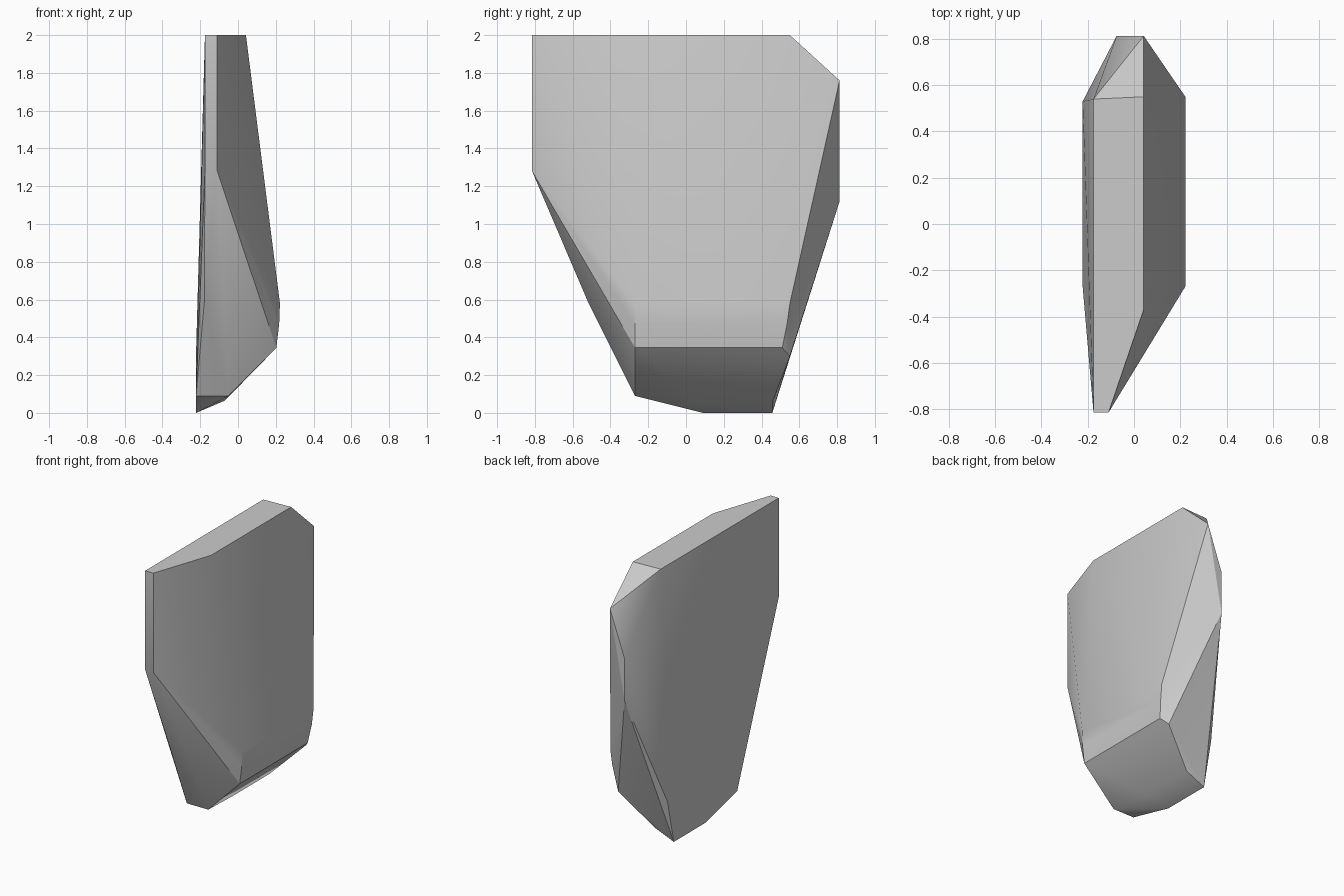
import bpy
import bmesh

if "Cube" in bpy.data.objects:
    bpy.data.objects.remove(bpy.data.objects["Cube"])

# Corner points of the faceted stone slab, grouped by level
top_rim = [(-.175, -.815, 2), (-.11, -.815, 2), (.042, -.37, 2),
           (.042, .55, 2), (-.175, .54, 2)]
front_edge = [(-.175, -.815, 1.28), (-.11, -.815, 1.28), (-.178, -.52, .59)]
back_edge = [(.042, .813, 1.76), (-.075, .813, 1.43), (-.075, .813, 1.12)]
bulge = [(x, y, z) for x, z, back in ((.222, .58, .55), (.218, .47, .535), (.203, .345, .51))
         for y in (-.27, back)] + [(.16, .55, .3)]
foot = [(-.222, -.27, .09), (-.05, -.27, .09), (-.07, .05, .065), (-.07, .46, .065),
        (-.222, .09, 0), (-.222, .457, 0), (-.222, .53, .32)]

# Wrap the corners in a closed shell
bm = bmesh.new()
for co in top_rim + front_edge + back_edge + bulge + foot:
    bm.verts.new(co)
hull = bmesh.ops.convex_hull(bm, input=bm.verts)
loose = [v for v in bm.verts if not v.link_faces]
bmesh.ops.delete(bm, geom=loose, context='VERTS')
bmesh.ops.dissolve_limit(bm, angle_limit=.01, verts=bm.verts, edges=bm.edges)
bmesh.ops.recalc_face_normals(bm, faces=bm.faces)

mesh = bpy.data.meshes.new("stone_slab")
bm.to_mesh(mesh)
bm.free()
slab = bpy.data.objects.new("stone_slab", mesh)
bpy.context.collection.objects.link(slab)

# Soft facets with crisp main edges
bpy.context.view_layer.objects.active = slab
slab.select_set(True)
bpy.ops.object.shade_smooth_by_angle(angle=.52)
